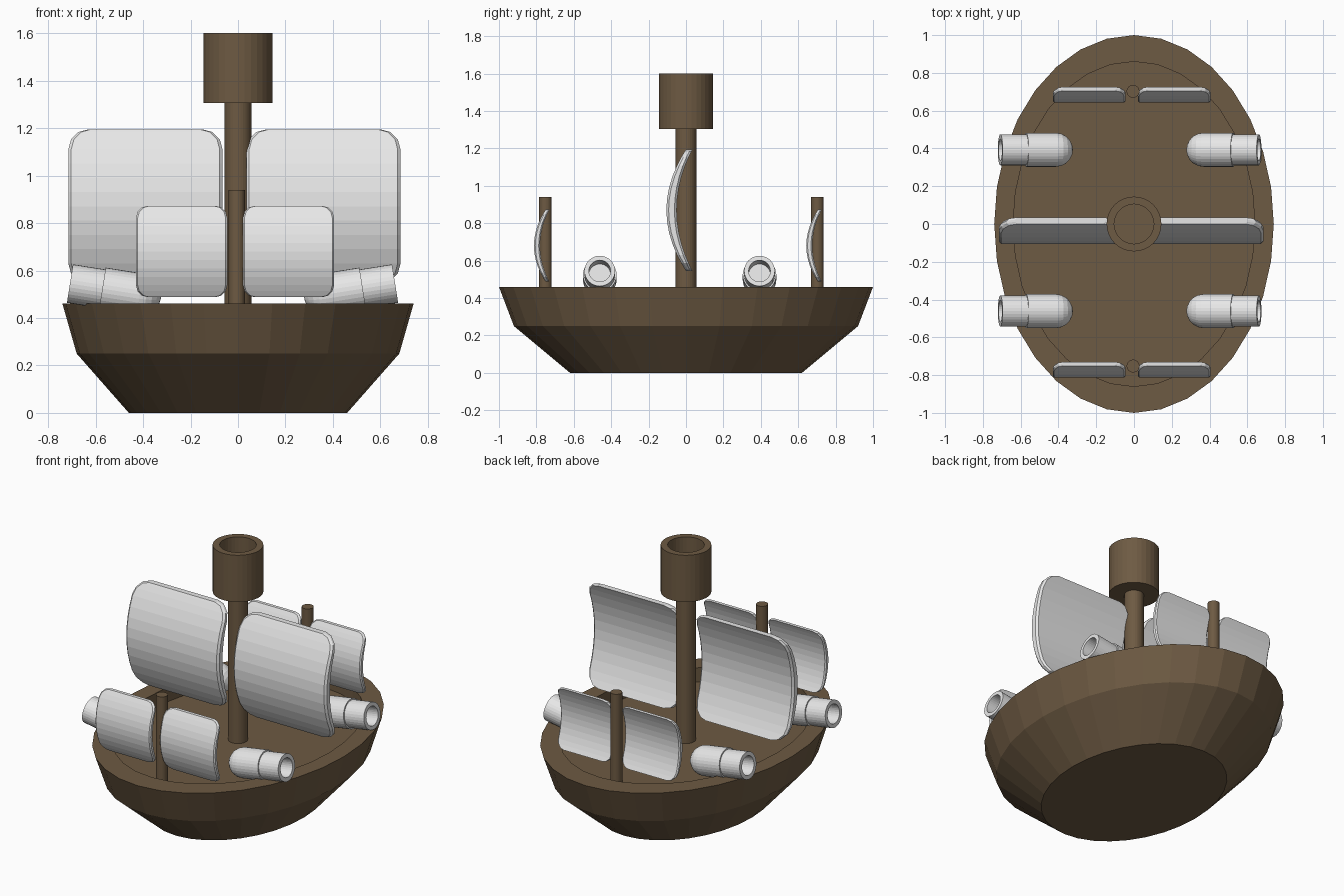
import bpy, bmesh, math
from mathutils import Matrix

if "Cube" in bpy.data.objects:
    bpy.data.objects.remove(bpy.data.objects["Cube"])


def material(name, rgb):
    m = bpy.data.materials.new(name)
    m.diffuse_color = (*rgb, 1)
    m.use_nodes = True
    m.node_tree.nodes["Principled BSDF"].inputs["Base Color"].default_value = m.diffuse_color
    return m


WOOD = material("brown wood", (0.155, 0.103, 0.056))
WHITE = material("white", (0.8, 0.8, 0.8))


def finish(name, bm, mat, matrix):
    bmesh.ops.recalc_face_normals(bm, faces=bm.faces)
    bm.transform(matrix)
    mesh = bpy.data.meshes.new(name)
    bm.to_mesh(mesh)
    bm.free()
    mesh.materials.append(mat)
    obj = bpy.data.objects.new(name, mesh)
    bpy.context.collection.objects.link(obj)
    return obj


def skin(name, rings, mat, matrix=Matrix()):
    """Join closed rings of points into a capped solid."""
    bm = bmesh.new()
    loops = [[bm.verts.new(p) for p in ring] for ring in rings]
    n = len(loops[0])
    for a, b in zip(loops, loops[1:]):
        for i in range(n):
            j = (i + 1) % n
            bm.faces.new((a[i], a[j], b[j], b[i]))
    bm.faces.new(loops[0])
    bm.faces.new(loops[-1])
    return finish(name, bm, mat, matrix)


def lathe(name, profile, mat, matrix=Matrix(), sides=32):
    """Profile of (x radius, y radius, height)."""
    angles = [2 * math.pi * i / sides for i in range(sides)]
    rings = [[(rx * math.cos(a), ry * math.sin(a), z) for a in angles]
             for rx, ry, z in profile]
    return skin(name, rings, mat, matrix)


# Hull with a sunken deck
DECK = 0.37
lathe("hull", [(0.46, 0.62, 0), (0.68, 0.92, 0.25), (0.74, 1.0, 0.46),
               (0.64, 0.86, 0.46), (0.64, 0.86, DECK)], WOOD)

# Masts and hollow lookout basket
lathe("main_mast", [(0.056, 0.056, DECK - 0.02), (0.056, 0.056, 1.33)], WOOD)
lathe("lookout_basket", [(0.145, 0.145, 1.305), (0.145, 0.145, 1.6),
                         (0.105, 0.105, 1.6), (0.105, 0.105, 1.40)], WOOD)
for name, y in (("front_mast", -0.752), ("back_mast", 0.702)):
    lathe(name, [(0.034, 0.034, DECK - 0.02), (0.034, 0.034, 0.94)], WOOD,
          Matrix.Translation((-0.005, y, 0)))


# Sails: rounded rectangles bowed towards the front
def sail(name, x, y, z, scale):
    half, corner, bev = 0.325, 0.085, 0.012
    steps = [corner * (1 - math.cos(math.radians(a))) for a in (0, 30, 60, 90)]
    rows = [-half + d for d in steps]
    flat = half - corner
    rows += [-flat + 2 * flat * i / 8 for i in range(1, 8)]
    rows += [half - d for d in reversed(steps)]
    rings = []
    for h in rows:
        over = max(0, abs(h) - flat)
        w = half - corner + math.sqrt(max(0, corner ** 2 - over ** 2))
        s = (h / half) ** 2
        front, back = -0.105 + 0.105 * s, -0.05 + 0.085 * s
        side = [(w - bev, front), (w, front + bev),
                (w, back - bev), (w - bev, back)]
        rings.append([(a, b, h) for a, b in side] +
                     [(-a, b, h) for a, b in reversed(side)])
    skin(name, rings, WHITE,
         Matrix.Translation((x, y, z)) @ Matrix.Scale(scale, 4))


for label, x_main, x_small in (("left", -0.39, -0.2375), ("right", 0.36, 0.2125)):
    sail("main_sail_" + label, x_main, 0, 0.87, 1)
    sail("front_sail_" + label, x_small, -0.751, 0.68, 0.592)
    sail("back_sail_" + label, x_small, 0.705, 0.68, 0.592)

# Cannons: round breech, slimmer hollow muzzle, tilted upwards
R = 0.09
barrel = []
for deg in (4, 18, 36, 54, 72, 90):
    r = R * math.sin(math.radians(deg))
    barrel.append((r, r, R - R * math.cos(math.radians(deg))))
barrel += [(r, r, z) for r, z in ((R, 0.25), (0.082, 0.25), (0.082, 0.388),
                                  (0.058, 0.388), (0.058, 0.26))]
for label, side, x in (("left", -1, -0.708), ("right", 1, 0.662)):
    for place, y in (("front", -0.461), ("back", 0.393)):
        aim = (Matrix.Translation((x, y, 0.545))
               @ Matrix.Rotation(side * math.radians(81), 4, 'Y')
               @ Matrix.Translation((0, 0, -0.388)))
        lathe("cannon_" + place + "_" + label, barrel, WHITE, aim)
